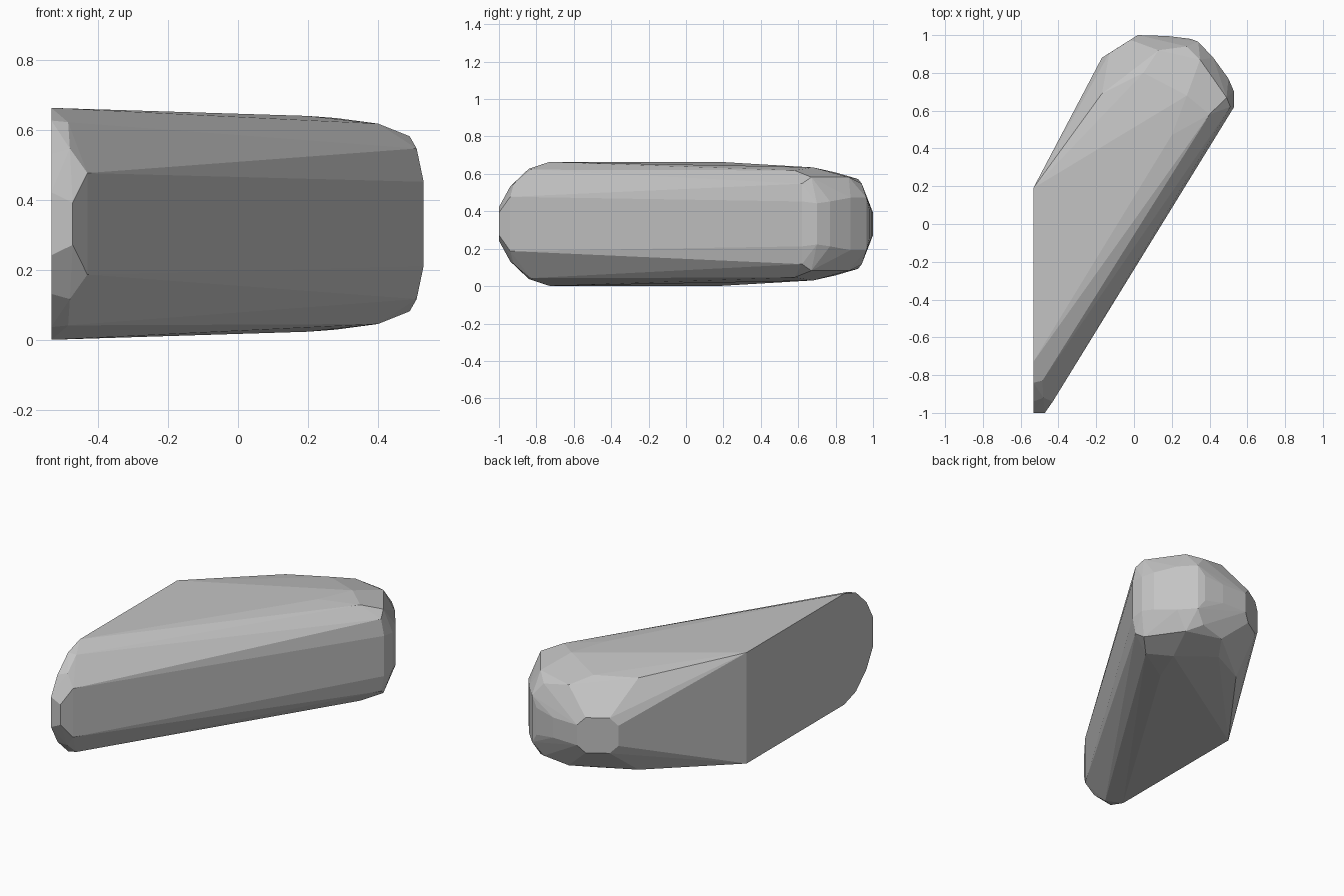
import bpy
import bmesh
import math
from mathutils import Vector

default_cube = bpy.data.objects.get("Cube")
if default_cube:
    bpy.data.objects.remove(default_cube, do_unlink=True)

MID_Z = 0.3325          # height of the horizontal symmetry plane
CUT_X = -0.533          # position of the flat cut side


def make_material(name, colour):
    material = bpy.data.materials.new(name)
    material.use_nodes = True
    material.diffuse_color = colour
    shader = material.node_tree.nodes["Principled BSDF"]
    shader.inputs["Base Color"].default_value = colour
    return material


def mirrored_hull(name, upper_points, material):
    """Wrap a faceted convex skin around points and their reflection."""
    bm = bmesh.new()
    for x, y, height in upper_points:
        for side in (height, -height):
            bm.verts.new(Vector((x, y, MID_Z + side)))
    result = bmesh.ops.convex_hull(bm, input=bm.verts[:])
    unused = {v for key in ("geom_interior", "geom_unused")
              for v in result[key] if isinstance(v, bmesh.types.BMVert)}
    bmesh.ops.delete(bm, geom=list(unused), context="VERTS")
    # Merge triangles that lie in the same facet
    bmesh.ops.dissolve_limit(bm, angle_limit=math.radians(2),
                             verts=bm.verts[:], edges=bm.edges[:])
    bmesh.ops.recalc_face_normals(bm, faces=bm.faces[:])
    mesh = bpy.data.meshes.new(name)
    bm.to_mesh(mesh)
    bm.free()
    mesh.materials.append(material)
    stone = bpy.data.objects.new(name, mesh)
    bpy.context.collection.objects.link(stone)
    return stone


# Outline of the flat cut side: y and half height
cut_outline = [(-1, .09), (-.94, .2), (-.84, .295), (-.73, .331), (.19, .331)]
cut_side = [(CUT_X, y, h) for y, h in cut_outline]

# Bevelled rim joining the narrow front tip to the long slanted side
front_rim = [(-.472, -1, .06), (-.43, -.94, .145),
             (-.48, -.92, .215), (-.485, -.83, .29)]

# Right-hand corner of the blunt back end
corner = [(.53, .62, .12), (.53, .7, .11), (.51, .62, .215), (.49, .67, .25),
          (.4, .58, .286), (.5, .77, .12), (.42, .88, .14)]

# Upper shoulder of the back end
shoulder = [(.2, .47, .308), (.28, .68, .302), (.35, .87, .25),
            (-.17, .69, .274), (.05, .8, .275), (.13, .92, .24),
            (.28, .94, .215), (.34, .965, .14)]

# Rear edge and the small eight-sided facet
rear = [(.3, .98, .08), (.18, .995, .06), (-.17, .88, .06),
        (-.13, .905, .105), (-.02, .975, .105), (.02, 1, .06)]

grey = make_material("plain_grey", (.55, .55, .55, 1))
mirrored_hull("faceted_stone", cut_side + front_rim + corner + shoulder + rear, grey)
